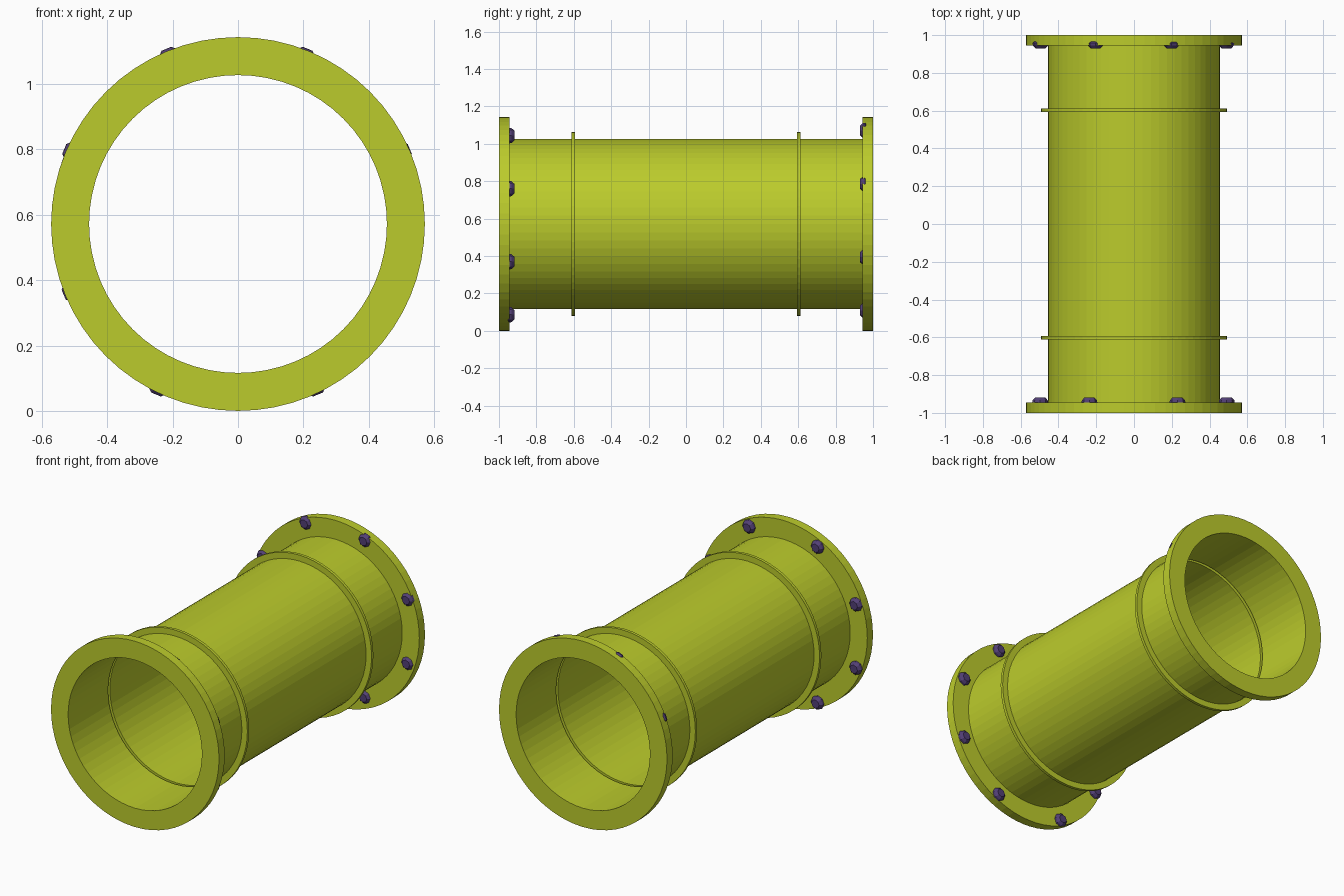
import bpy, bmesh
from math import cos, sin, tau

if "Cube" in bpy.data.objects:
    bpy.data.objects.remove(bpy.data.objects["Cube"])

ZC, R_PIPE, R_FLANGE, R_RIB = 0.5715, 0.455, 0.57, 0.492
SIDES = 64


def material(name, color):
    m = bpy.data.materials.new(name)
    m.diffuse_color = color
    m.use_nodes = True
    m.node_tree.nodes["Principled BSDF"].inputs["Base Color"].default_value = m.diffuse_color
    return m


lime = material("lime paint", (0.50, 0.60, 0.025, 1))
violet = material("violet bolts", (0.085, 0.05, 0.18, 1))


def lathe(name, profile, sides, mat, loc=(0, 0, ZC), cap=False):
    """Revolve (radius, y) points around the y axis."""
    bm = bmesh.new()
    rings = [[bm.verts.new((r * cos(tau * i / sides), y, r * sin(tau * i / sides)))
              for i in range(sides)] for r, y in profile]
    for a, b in zip(rings, rings[1:]):
        for i in range(sides):
            j = (i + 1) % sides
            bm.faces.new((a[i], b[i], b[j], a[j]))
    if cap:
        bm.faces.new(rings[0])
        bm.faces.new(rings[-1][::-1])
        bmesh.ops.recalc_face_normals(bm, faces=bm.faces)
    me = bpy.data.meshes.new(name)
    bm.to_mesh(me)
    bm.free()
    me.materials.append(mat)
    ob = bpy.data.objects.new(name, me)
    ob.location = loc
    bpy.context.collection.objects.link(ob)
    return ob


# Thin-walled pipe, with two ribs pressed out of the wall
lathe("pipe", [(R_PIPE, -1),
               (R_PIPE, -0.612), (R_RIB, -0.612), (R_RIB, -0.594), (R_PIPE, -0.594),
               (R_PIPE, 0.594), (R_RIB, 0.594), (R_RIB, 0.612), (R_PIPE, 0.612),
               (R_PIPE, 1)], SIDES, lime)

# End flanges, closed on the inside by the pipe wall
lathe("front_flange", [(R_PIPE, -1), (R_FLANGE + 0.001, -1),
                       (R_FLANGE + 0.001, -0.945), (R_PIPE, -0.945)], SIDES, lime)
lathe("back_flange", [(R_PIPE, 0.945), (R_FLANGE + 0.001, 0.945),
                      (R_FLANGE + 0.001, 1), (R_PIPE, 1)], SIDES, lime)


# Eight bolt heads on the inner face of each flange
def bolts(name, spots, y, side, dz):
    n = 0
    for x, z in spots:
        for sx in (1, -1):
            for sz in (1, -1):
                n += 1
                lathe(f"{name}_{n}",
                      [(0.03, 0.012 * side), (0.042, 0), (0.040, -0.012 * side),
                       (0.026, -0.027 * side)],
                      8, violet, (sx * x - 0.003, y, ZC + dz + sz * z), cap=True)


bolts("front_bolt", [(0.494, 0.195), (0.233, 0.479)], -0.945, -1, -0.006)
bolts("back_bolt", [(0.492, 0.196), (0.201, 0.481)], 0.957, 1, 0.0185)
